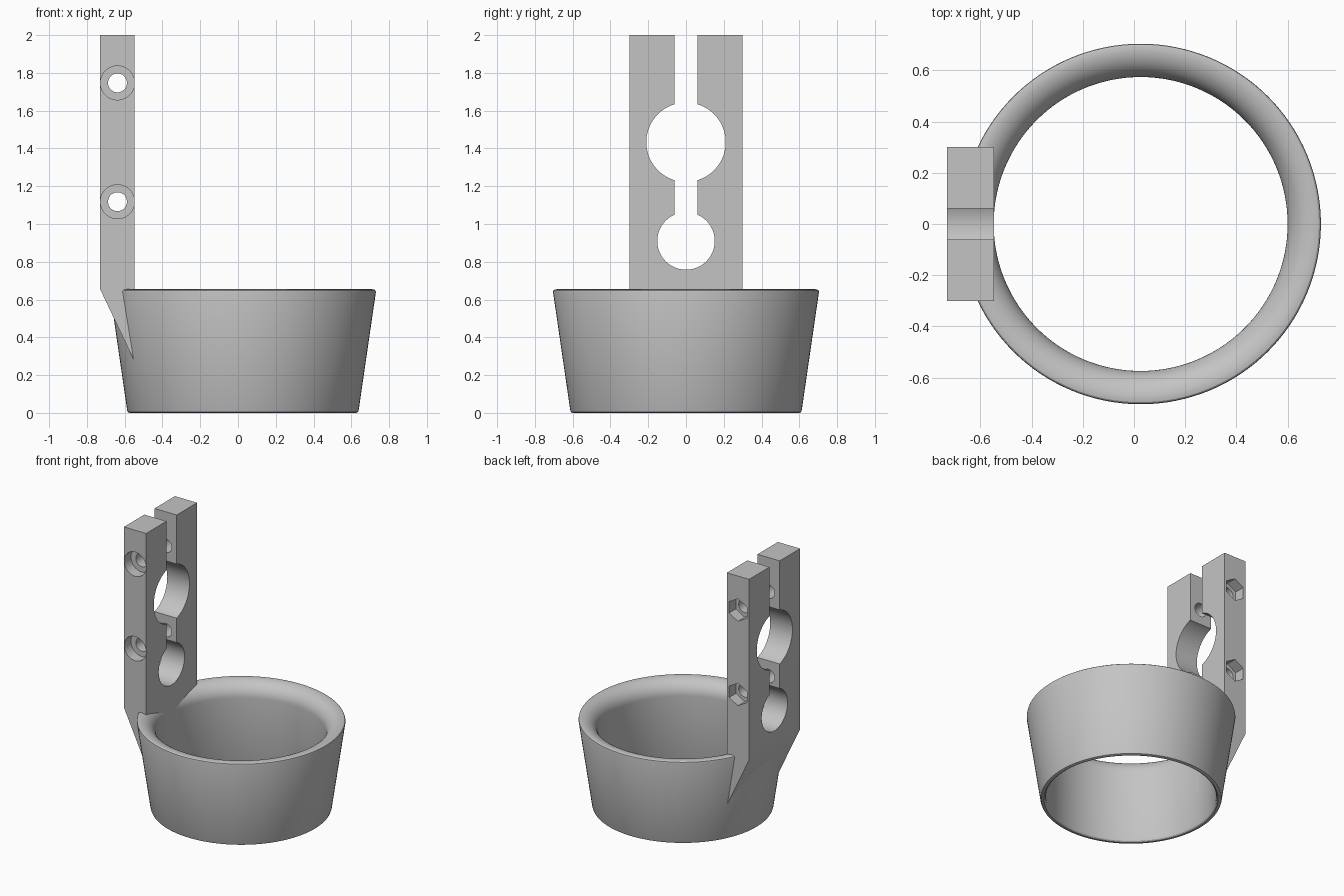
import bpy, bmesh, math
from mathutils import Matrix, Vector

if "Cube" in bpy.data.objects:
    bpy.data.objects.remove(bpy.data.objects["Cube"], do_unlink=True)

grey = bpy.data.materials.new("plain grey")
grey.use_nodes = True
grey.diffuse_color = (0.55, 0.55, 0.55, 1)
grey.node_tree.nodes["Principled BSDF"].inputs["Base Color"].default_value = (0.55, 0.55, 0.55, 1)

CUP_X, BOLT_X = 0.026, -0.638
BACK, FACE = -0.73, -0.547      # bracket sides in x
BORE, LIP = 0.574, 0.11         # ring bore and radius of its flared lip
RIM_Z = 0.655


def finish(name, bm):
    bmesh.ops.recalc_face_normals(bm, faces=bm.faces)
    mesh = bpy.data.meshes.new(name)
    bm.to_mesh(mesh)
    bm.free()
    mesh.materials.append(grey)
    obj = bpy.data.objects.new(name, mesh)
    bpy.context.collection.objects.link(obj)
    return obj


def smooth(obj):
    obj.data.shade_smooth()
    obj.data.set_sharp_from_angle(angle=math.radians(30))


def prism(name, outline, y0, y1):
    """Extrude an x-z outline along y."""
    bm = bmesh.new()
    face = bm.faces.new([bm.verts.new((x, y0, z)) for x, z in outline])
    new = bmesh.ops.extrude_face_region(bm, geom=[face])["geom"]
    verts = [v for v in new if isinstance(v, bmesh.types.BMVert)]
    bmesh.ops.translate(bm, verts=verts, vec=(0, y1 - y0, 0))
    return finish(name, bm)


def rod(name, start, end, radius, sides=64):
    """Cylinder running from start to end."""
    start, end = Vector(start), Vector(end)
    axis = end - start
    bm = bmesh.new()
    mat = Matrix.Translation((start + end) / 2) @ axis.to_track_quat('Z', 'Y').to_matrix().to_4x4()
    bmesh.ops.create_cone(bm, cap_ends=True, segments=sides, radius1=radius,
                          radius2=radius, depth=axis.length, matrix=mat)
    return finish(name, bm)


def cut(target, cutter):
    cutter.hide_render = True
    mod = target.modifiers.new("cut", 'BOOLEAN')
    mod.operation, mod.solver, mod.object = 'DIFFERENCE', 'EXACT', cutter
    bpy.context.view_layer.objects.active = target
    bpy.ops.object.modifier_apply(modifier=mod.name)
    bpy.data.objects.remove(cutter, do_unlink=True)


# Tapered ring: conical outside, straight bore, broad rounded lip at the top
profile = [(BORE, 0.02), (0.579, 0.007), (0.588, 0), (0.6, 0), (0.609, 0.004), (0.613, 0.015),
           (0.704, 0.64), (0.702, 0.648), (0.696, 0.653)]
for i in range(13):
    a = math.radians(90 * (1 - i / 12))
    profile.append((BORE + LIP * (1 - math.cos(a)), RIM_Z - LIP * (1 - math.sin(a))))
bm = bmesh.new()
verts = [bm.verts.new((r, 0, z)) for r, z in profile]
edges = [bm.edges.new((a, b)) for a, b in zip(verts, verts[1:] + verts[:1])]
bmesh.ops.spin(bm, geom=verts + edges, cent=(0, 0, 0), axis=(0, 0, 1),
               angle=math.tau, steps=128, use_merge=True)
bmesh.ops.remove_doubles(bm, verts=bm.verts, dist=0.0001)
bmesh.ops.translate(bm, verts=bm.verts, vec=(CUP_X, 0, 0))
smooth(finish("tapered_ring", bm))

# Upright clamp bracket with a sloped foot that runs into the ring wall
bracket = prism("clamp_bracket", [(BACK, 2), (FACE, 2), (FACE, 0.27), (BACK, 0.655)], -0.3, 0.3)

# Vertical slot and the two round clamp openings
cut(bracket, prism("slot_cutter", [(-1, 0.95), (-0.3, 0.95), (-0.3, 2.2), (-1, 2.2)], -0.06, 0.06))
for z, radius in ((1.433, 0.21), (0.91, 0.152)):
    cut(bracket, rod("clamp_cutter", (-1, 0, z), (-0.3, 0, z), radius, sides=96))

# Bolt holes, front counterbores and rear hexagonal nut pockets
for z in (1.747, 1.118):
    cut(bracket, rod("bolt_cutter", (BOLT_X, -0.5, z), (BOLT_X, 0.5, z), 0.05, sides=48))
    cut(bracket, rod("head_cutter", (BOLT_X, -0.5, z), (BOLT_X, -0.22, z), 0.09))
    hexagon = [(BOLT_X + 0.084 * math.sin(i * math.tau / 6), z + 0.084 * math.cos(i * math.tau / 6))
               for i in range(6)]
    cut(bracket, prism("nut_cutter", hexagon, 0.22, 0.5))
smooth(bracket)
